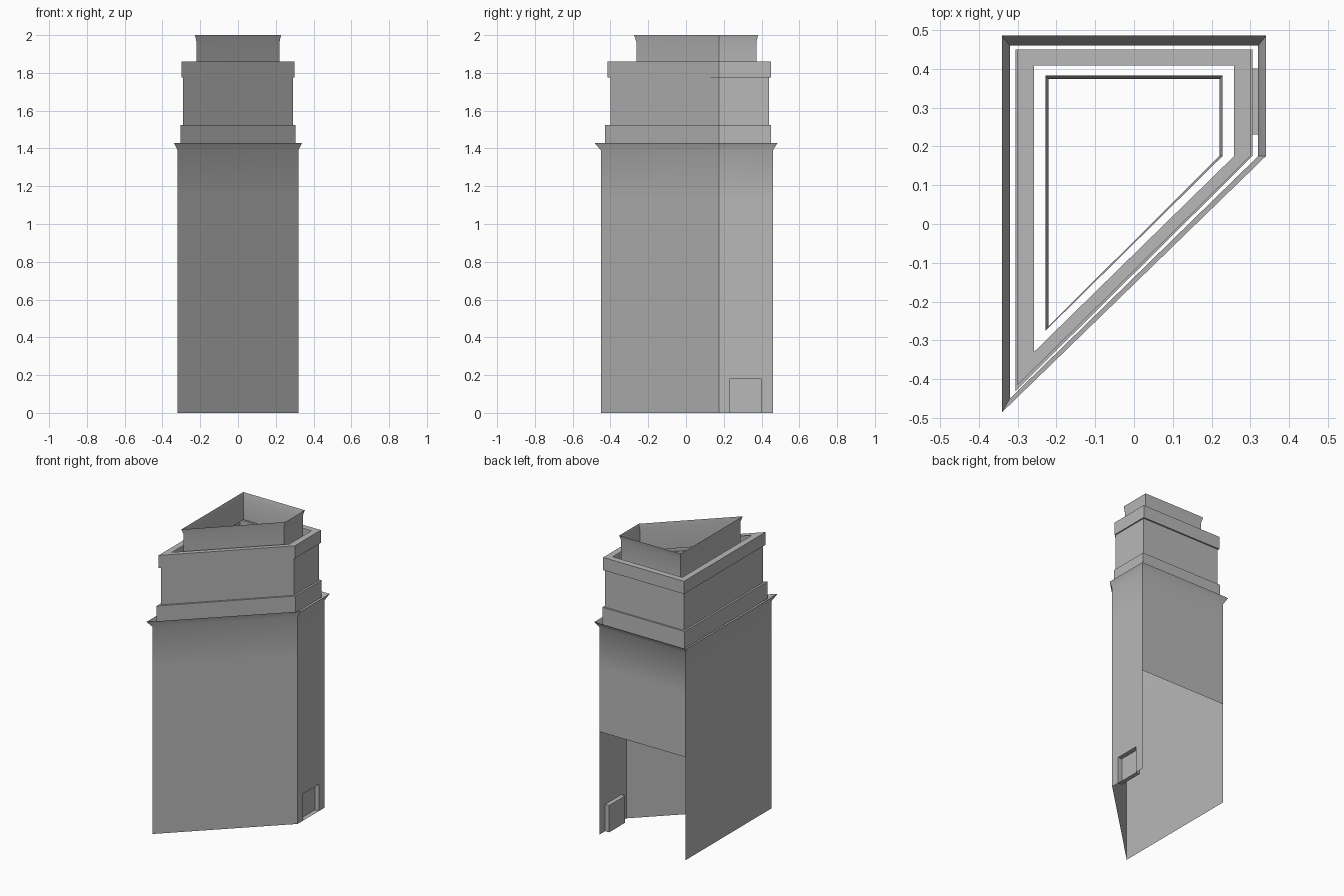
import bpy, bmesh, math

cube = bpy.data.objects.get("Cube")
if cube:
    bpy.data.objects.remove(cube, do_unlink=True)

stone = bpy.data.materials.new("stone grey")
stone.use_nodes = True
grey = (0.48, 0.48, 0.48, 1)
stone.diffuse_color = grey
stone.node_tree.nodes["Principled BSDF"].inputs["Base Color"].default_value = grey


def finish(name, bm):
    """Turn a bmesh into a shaded object."""
    mesh = bpy.data.meshes.new(name)
    bm.to_mesh(mesh)
    bm.free()
    mesh.materials.append(stone)
    obj = bpy.data.objects.new(name, mesh)
    bpy.context.collection.objects.link(obj)
    bpy.ops.object.select_all(action='DESELECT')
    obj.select_set(True)
    bpy.context.view_layer.objects.active = obj
    bpy.ops.object.shade_smooth_by_angle(angle=math.radians(35))
    return obj


def shell(levels, skip=()):
    """Wedge-plan wall through levels (z, half width, front y, back y).
    Sides: 0 diagonal front, 1 right, 2 back, 3 left; skip holds (level, side)."""
    bm = bmesh.new()
    loops = []
    for z, w, front, back in levels:
        plan = [(-w, front), (w, CORNER), (w, back), (-w, back)]
        loops.append([bm.verts.new((x, y, z)) for x, y in plan])
    for n, (low, high) in enumerate(zip(loops, loops[1:])):
        for s in range(4):
            if (n, s) not in skip:
                t = (s + 1) % 4
                bm.faces.new((low[s], low[t], high[t], high[s]))
    return bm


CORNER = 0.175
DOOR_H, DOOR_A, DOOR_B = 0.18, 0.23, 0.40
W, FRONT, BACK = 0.32, -0.45, 0.46

# Main body: open lower back, doorway on the right, flared cornice
body = shell([(z, W, FRONT, BACK) for z in (0, DOOR_H, 0.69, 1.12, 1.39)]
             + [(1.43, 0.34, -0.485, 0.485)],
             skip={(0, 1), (0, 2), (1, 2)})
for y0, y1 in ((CORNER, DOOR_A), (DOOR_B, BACK)):
    body.faces.new([body.verts.new((W, y, z)) for y, z in
                    ((y0, 0), (y1, 0), (y1, DOOR_H), (y0, DOOR_H))])
bmesh.ops.remove_doubles(body, verts=body.verts, dist=0.0001)
finish("main_body", body)

# Door recess: box open to the outside
depth = 0.03
recess = bmesh.new()
bmesh.ops.create_cube(recess, size=1)
bmesh.ops.scale(recess, vec=(depth, DOOR_B - DOOR_A, DOOR_H), verts=recess.verts)
bmesh.ops.translate(recess, vec=(W - depth / 2, (DOOR_A + DOOR_B) / 2, DOOR_H / 2),
                    verts=recess.verts)
bmesh.ops.delete(recess, geom=[f for f in recess.faces if f.normal.x > 0.9],
                 context='FACES')
bmesh.ops.reverse_faces(recess, faces=recess.faces)
finish("door_recess", recess)

# Middle tier: base band, neck, upper band and flat rim
finish("middle_tier", shell([
    (1.41, 0.305, -0.43, 0.45),
    (1.525, 0.305, -0.43, 0.45),
    (1.525, 0.292, -0.40, 0.44),
    (1.775, 0.292, -0.40, 0.44),
    (1.775, 0.30, -0.415, 0.45),
    (1.86, 0.30, -0.415, 0.45),
    (1.86, 0.258, -0.33, 0.408),
]))

# Top tier: open collar with a small flare
finish("top_collar", shell([
    (1.82, 0.22, -0.263, 0.373),
    (1.965, 0.22, -0.263, 0.373),
    (2.0, 0.228, -0.275, 0.382),
]))
